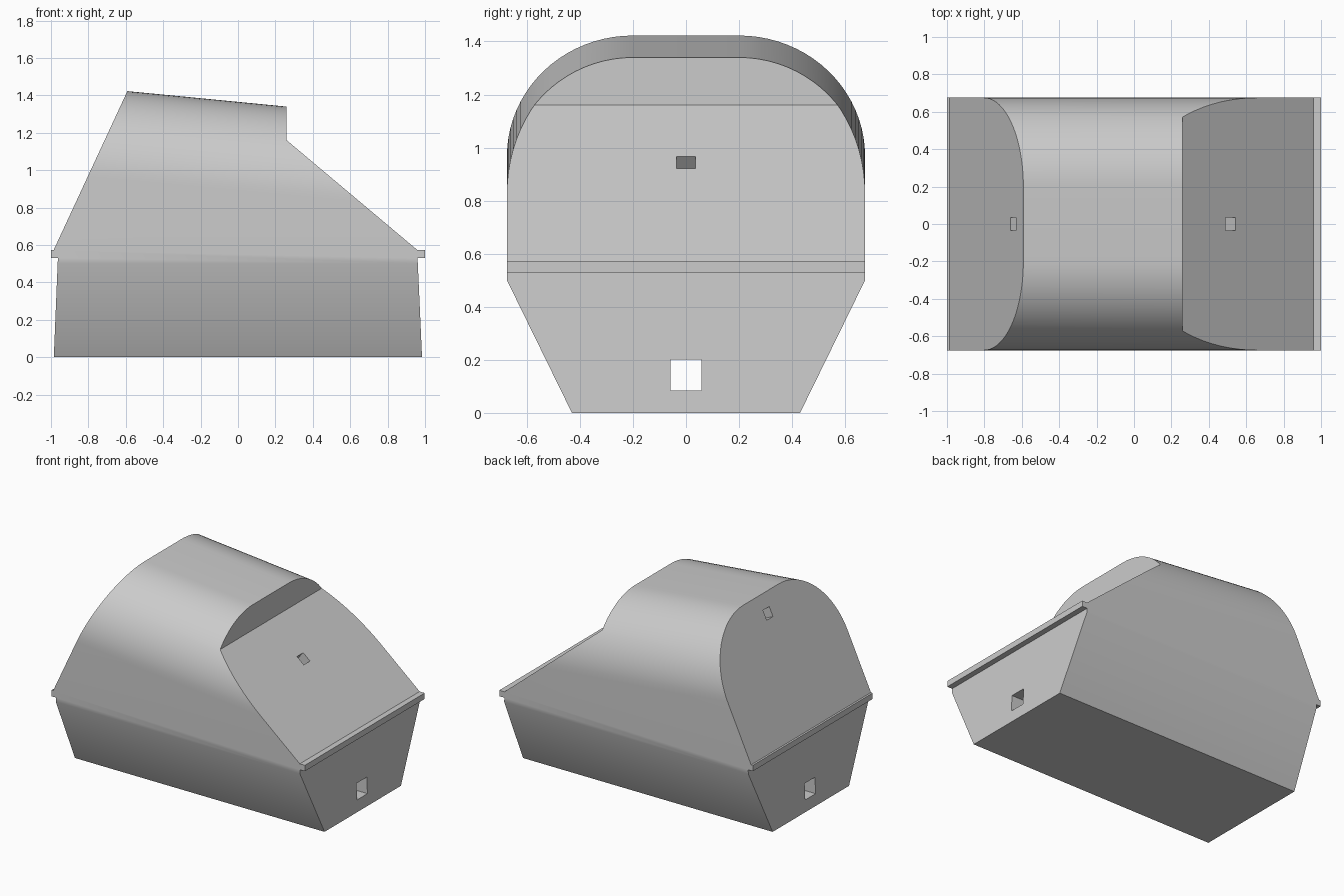
import bpy, bmesh, math
from mathutils import Vector, Matrix

cube = bpy.data.objects.get("Cube")
if cube:
    bpy.data.objects.remove(cube, do_unlink=True)

grey = bpy.data.materials.new("plain grey")
grey.use_nodes = True
colour = (0.6, 0.6, 0.6, 1)
grey.diffuse_color = colour
grey.node_tree.nodes["Principled BSDF"].inputs["Base Color"].default_value = colour


def loft(name, ring_a, ring_b):
    """Closed solid between two matching rings of points."""
    bm = bmesh.new()
    a = [bm.verts.new(p) for p in ring_a]
    b = [bm.verts.new(p) for p in ring_b]
    bm.faces.new(a)
    bm.faces.new(b)
    for i in range(len(a)):
        j = (i + 1) % len(a)
        bm.faces.new((a[i], a[j], b[j], b[i]))
    bmesh.ops.recalc_face_normals(bm, faces=bm.faces)
    mesh = bpy.data.meshes.new(name)
    bm.to_mesh(mesh)
    bm.free()
    mesh.materials.append(grey)
    obj = bpy.data.objects.new(name, mesh)
    bpy.context.collection.objects.link(obj)
    return obj


def hull_section(x, steps=20):
    """Tapered base, straight walls and rounded roof that falls towards +x."""
    radius, flat = 0.475, 0.2
    centre = 1.365 - 0.097 * x - radius
    half = [(0.43, 0), (flat + radius, 0.5)]
    for i in range(steps + 1):
        t = math.pi / 2 * i / steps
        half.append((flat + radius * math.cos(t), centre + radius * math.sin(t)))
    return [(x, y, z) for y, z in half] + [(x, -y, z) for y, z in reversed(half)]


def boolean(target, tool, operation):
    mod = target.modifiers.new(operation.lower(), 'BOOLEAN')
    mod.operation = operation
    mod.solver = 'EXACT'
    mod.object = tool
    bpy.context.view_layer.objects.active = target
    bpy.ops.object.modifier_apply(modifier=mod.name)
    bpy.data.objects.remove(tool, do_unlink=True)


# Main hull, trimmed by its side outline with the two end ledges
hull = loft("hull", hull_section(-1.1), hull_section(1.1))
outline = [(-0.993, -0.2), (0.993, -0.2), (0.96, 0.53), (1, 0.53), (1, 0.572),
           (0.96, 0.572), (0.26, 1.16), (0.26, 1.6), (-0.509, 1.6),
           (-0.986, 0.572), (-1, 0.572), (-1, 0.53), (-0.963, 0.53)]
trim = loft("outline_trim", [(x, -0.9, z) for x, z in outline],
            [(x, 0.9, z) for x, z in outline])
boolean(hull, trim, 'INTERSECT')


def cut_hole(name, centre, axis, size, depth):
    """Square hole bored along an axis in the xz plane."""
    w = Vector(axis).normalized()
    v = Vector((0, 1, 0))
    u = v.cross(w)
    corners = [(1, 1), (-1, 1), (-1, -1), (1, -1)]
    rings = [[Vector(centre) + (u * a + v * b) * size / 2 + w * d
              for a, b in corners] for d in (-depth, depth)]
    boolean(hull, loft(name, *rings), 'DIFFERENCE')


# Low hole right through, and one square socket in each sloping face
cut_hole("through_hole", (0, 0, 0.143), (1, 0, 0), 0.116, 1.5)
cut_hole("long_slope_socket", (0.517, 0, 0.945), (0.588, 0, 0.7), 0.07, 0.3)
cut_hole("steep_slope_socket", (-0.647, 0, 1.303), (-1.028, 0, 0.477), 0.07, 0.3)

bpy.ops.object.select_all(action='DESELECT')
hull.select_set(True)
bpy.context.view_layer.objects.active = hull
bpy.ops.object.shade_smooth_by_angle(angle=math.radians(30))
